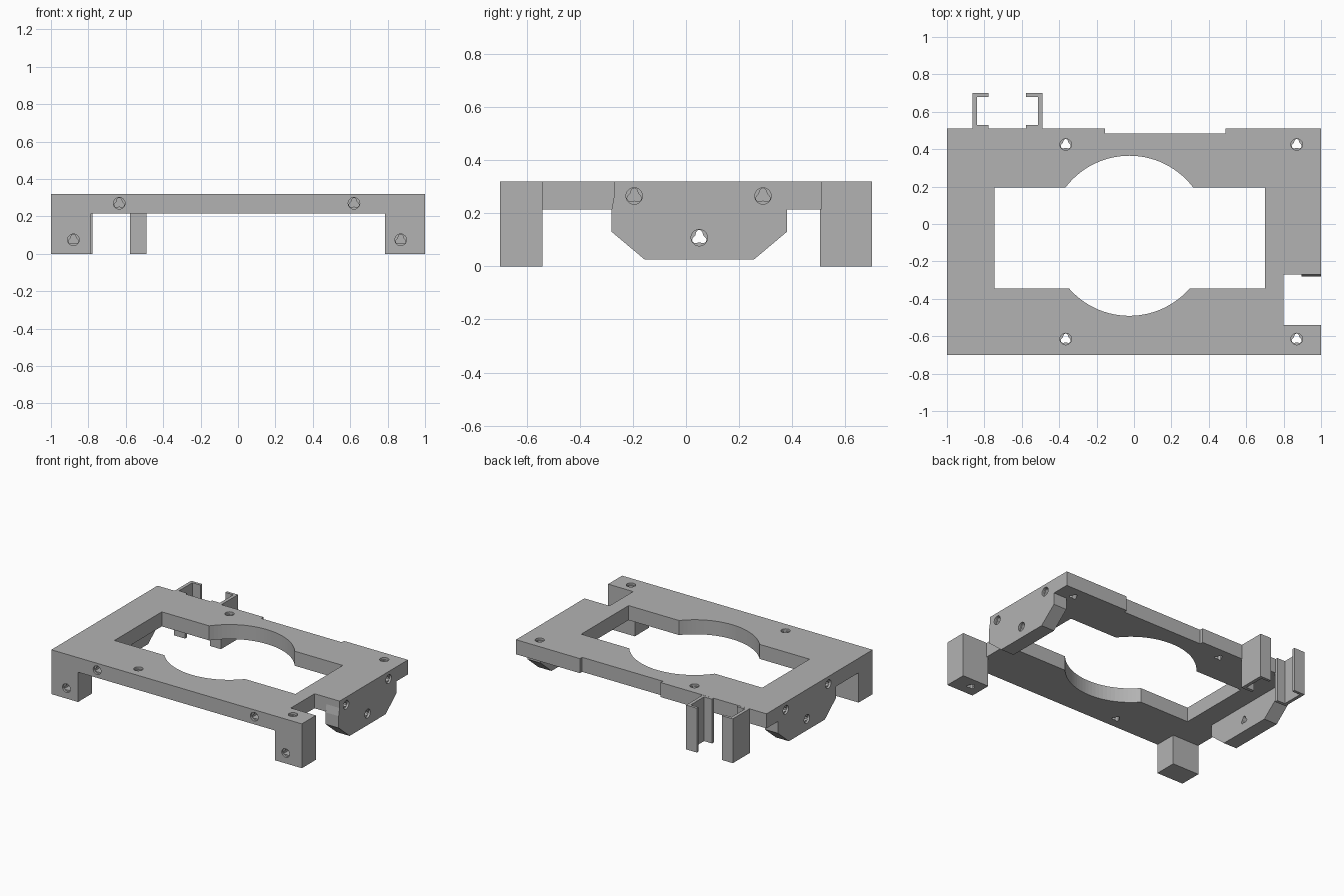
import bpy, bmesh, math
from mathutils import Matrix, Vector

default = bpy.data.objects.get("Cube")
if default:
    bpy.data.objects.remove(default, do_unlink=True)

grey = bpy.data.materials.new("plain grey")
grey.use_nodes = True
COLOUR = (0.45, 0.45, 0.45, 1)
grey.diffuse_color = COLOUR
grey.node_tree.nodes["Principled BSDF"].inputs["Base Color"].default_value = COLOUR

TOP, UNDER = 0.32, 0.215
PANEL = 0.105


def prism(name, points, start, direction):
    """Extrude a closed loop of 3D points along a direction."""
    bm = bmesh.new()
    base = [bm.verts.new(Vector(start) + Vector(p)) for p in points]
    face = bm.faces.new(base)
    extruded = bmesh.ops.extrude_face_region(bm, geom=[face])["geom"]
    verts = [v for v in extruded if isinstance(v, bmesh.types.BMVert)]
    bmesh.ops.translate(bm, verts=verts, vec=Vector(direction))
    bmesh.ops.recalc_face_normals(bm, faces=bm.faces)
    mesh = bpy.data.meshes.new(name)
    bm.to_mesh(mesh)
    bm.free()
    mesh.materials.append(grey)
    obj = bpy.data.objects.new(name, mesh)
    bpy.context.collection.objects.link(obj)
    return obj


def flat(name, outline, z0, z1):
    return prism(name, [(x, y, 0) for x, y in outline], (0, 0, z0), (0, 0, z1 - z0))


def box(name, x0, x1, y0, y1, z0, z1):
    return flat(name, [(x0, y0), (x1, y0), (x1, y1), (x0, y1)], z0, z1)


def combine(target, other, operation):
    """Apply a boolean and discard the second object."""
    mod = target.modifiers.new("combine", 'BOOLEAN')
    mod.operation = operation
    mod.solver = 'EXACT'
    mod.object = other
    bpy.context.view_layer.objects.active = target
    bpy.ops.object.modifier_apply(modifier=mod.name)
    bpy.data.objects.remove(other, do_unlink=True)


def drill(target, position, axis, depth):
    """Round mouth with a narrower three-lobed bore."""
    axis = Vector(axis)
    side = Vector((1, 0, 0)) if abs(axis.x) < 0.5 else Vector((0, 1, 0))
    up = Vector((0, 0, 1)) if abs(axis.z) < 0.5 else Vector((0, 1, 0))
    for lobe, length in ((0, 0.015), (0.006, depth)):
        loop = []
        for i in range(24):
            a = math.tau * i / 24
            r = 0.031 if lobe == 0 else 0.024 - lobe * math.sin(3 * a + math.pi)
            r = r if lobe == 0 else min(r, 0.03) - 0.0004
            loop.append(side * r * math.cos(a) - up * r * math.sin(a))
        start = Vector(position) - axis * 0.02
        combine(target, prism("drill", loop, start, axis * (length + 0.02)), 'DIFFERENCE')


# Main plate with the stepped back edge and the side notch
frame = flat("mounting_frame", [
    (-1, -0.70), (1, -0.70), (1, -0.54), (0.80, -0.54), (0.80, -0.27), (1, -0.27),
    (1, 0.51), (0.49, 0.51), (0.49, 0.485), (-0.155, 0.485), (-0.155, 0.51),
    (-1, 0.51)], UNDER, TOP)

# Front legs
for x0, x1 in ((-1, -0.787), (0.787, 1)):
    combine(frame, box("front_leg", x0, x1, -0.70, -0.54, 0, UNDER + 0.05), 'UNION')

# Hanging side panels with chamfered lower corners
profile = [(-0.27, TOP - 0.05), (-0.28, UNDER), (-0.28, 0.13), (-0.155, 0.025),
           (0.255, 0.025), (0.38, 0.13), (0.38, TOP - 0.05)]
for x in (-1, 1 - PANEL):
    panel = prism("side_panel", [(0, y, z) for y, z in profile], (x, 0, 0), (PANEL, 0, 0))
    combine(frame, panel, 'UNION')

# Window: a rectangle crossed by a large round opening
combine(frame, box("window", -0.745, 0.70, -0.345, 0.195, 0, 1), 'DIFFERENCE')
circle = [(-0.025 + 0.428 * math.cos(math.tau * i / 96),
           -0.063 + 0.428 * math.sin(math.tau * i / 96)) for i in range(96)]
combine(frame, flat("round_opening", circle, 0, 1), 'DIFFERENCE')

# Screw holes from above
for x in (-0.365, 0.87):
    for y in (-0.615, 0.425):
        drill(frame, (x, y, TOP), (0, 0, -1), 0.4)

# Screw holes in the front edge and legs
for x, z in ((-0.635, 0.27), (0.62, 0.27), (-0.88, 0.075), (0.87, 0.075)):
    drill(frame, (x, -0.70, z), (0, 1, 0), 0.12)

# Screw holes in both sides
for s in (-1, 1):
    for y, z, depth in ((-0.195, 0.265, 0.12), (0.29, 0.265, 0.12), (0.05, 0.108, 0.15)):
        drill(frame, (s, y, z), (-s, 0, 0), depth)

# Pair of facing channel brackets on the back edge
for name, s in (("bracket_right", -1), ("bracket_left", 1)):
    channel = [(0.10, 0.505), (0.187, 0.505), (0.187, 0.70), (0.10, 0.70),
               (0.10, 0.68), (0.163, 0.68), (0.163, 0.528), (0.10, 0.528)]
    flat(name, [(-0.677 + s * x, y) for x, y in channel], 0, TOP - 0.0005)
